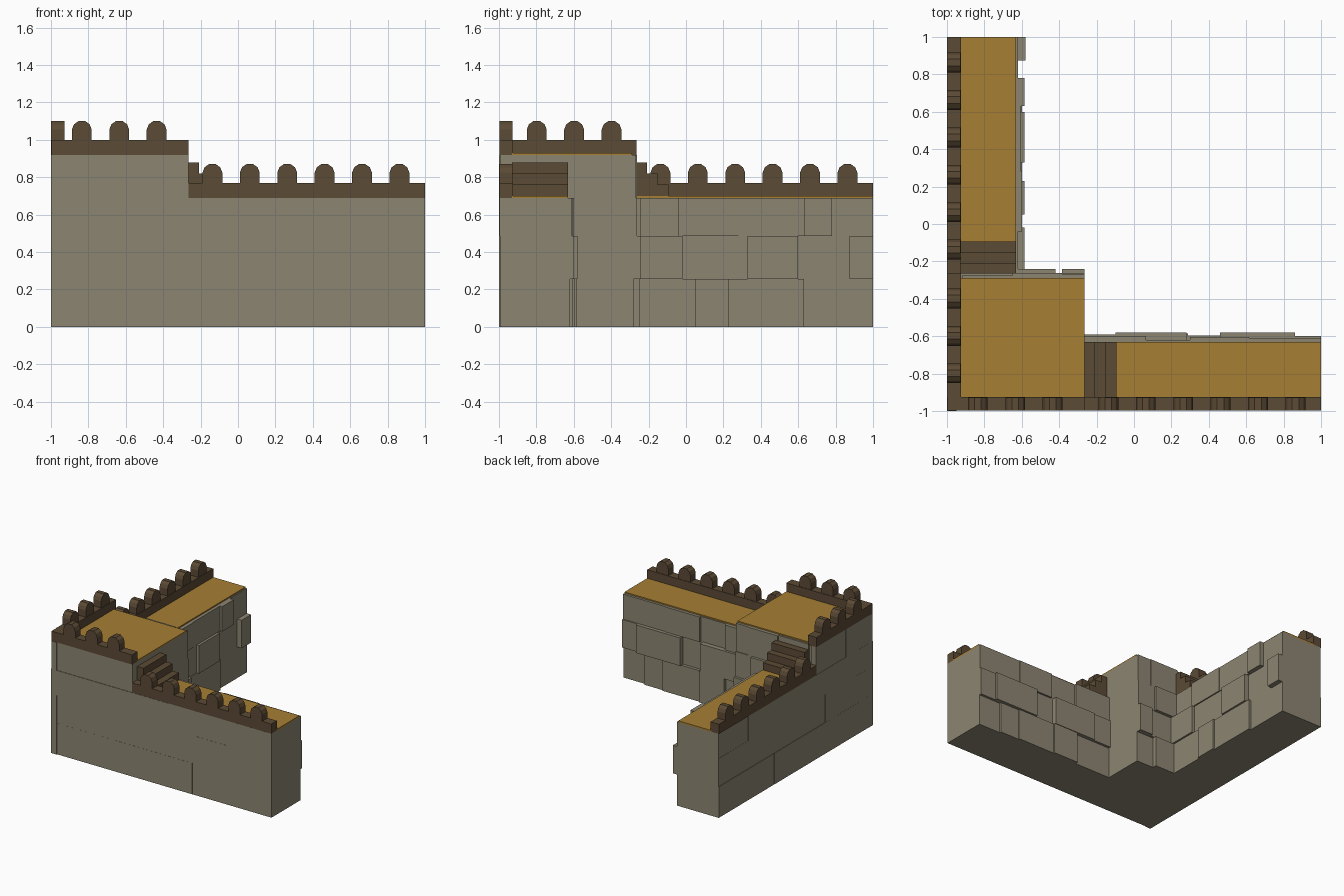
import bpy, bmesh, random

if "Cube" in bpy.data.objects:
    bpy.data.objects.remove(bpy.data.objects["Cube"])

random.seed(4)


def material(name, rgb):
    m = bpy.data.materials.new(name)
    m.diffuse_color = (*rgb, 1)
    m.use_nodes = True
    m.node_tree.nodes["Principled BSDF"].inputs["Base Color"].default_value = m.diffuse_color
    return m


STONE = material("grey stone", (0.265, 0.235, 0.170))
WOOD = material("dark wood", (0.105, 0.069, 0.035))
OCHRE = material("ochre planks", (0.385, 0.212, 0.034))


def prism(bm, profile, d0, d1, swap=False):
    """Extrude an (along, z) profile across the wall from d0 to d1; swap mirrors x and y."""
    def put(a, d, z):
        return bm.verts.new((d, a, z) if swap else (a, d, z))
    near = [put(a, d0, z) for a, z in profile]
    far = [put(a, d1, z) for a, z in profile]
    bm.faces.new(near)
    bm.faces.new(far[::-1])
    n = len(near)
    for i in range(n):
        bm.faces.new((near[i], far[i], far[(i + 1) % n], near[(i + 1) % n]))


def box(bm, a0, a1, d0, d1, z0, z1, swap=False):
    prism(bm, [(a0, z0), (a1, z0), (a1, z1), (a0, z1)], d0, d1, swap)


def finish(bm, name, mat):
    bmesh.ops.recalc_face_normals(bm, faces=bm.faces)
    me = bpy.data.meshes.new(name)
    bm.to_mesh(me)
    bm.free()
    me.materials.append(mat)
    bpy.context.collection.objects.link(bpy.data.objects.new(name, me))


Z = [0, 0.255, 0.485, 0.69, 0.92]      # heights of the stone courses
T = -0.265                             # inner edge of the corner tower

# Solid cores of tower and both wall arms
bm = bmesh.new()
box(bm, -0.985, T, -0.985, -0.29, 0, Z[4])
box(bm, T - 0.02, 1, -0.985, -0.63, 0, Z[3])
box(bm, -0.3, 1, -0.985, -0.63, 0, Z[3], True)
finish(bm, "wall_core", STONE)


def courses(bm, rows, back, swap=False):
    """Each row: joints along the wall and the face position of each block."""
    for k, (joints, faces) in enumerate(rows):
        for a0, a1, f in zip(joints, joints[1:], faces):
            box(bm, a0, a1, back, f, Z[k], Z[k + 1], swap)


# Nearly flush blocks on the two outer faces
outer = [[-1, 0.28, 1], [-1, -0.385, 0.315, 1],
         [-1, -0.68, 0.065, 0.615, 1], [-1, -0.65, T]]
for swap in (False, True):
    bm = bmesh.new()
    courses(bm, [(j, [-0.993 - random.random() * 0.006 for _ in j]) for j in outer],
            -0.95, swap)
    finish(bm, "left_outer_blocks" if swap else "front_outer_blocks", STONE)

# Uneven blocks on the inner faces
bm = bmesh.new()
courses(bm, [
    ([T, 0.065, 0.29, 0.63, 0.8, 1], [-0.61, -0.585, -0.595, -0.605, -0.62]),
    ([T, -0.1, 0.28, 0.46, 0.86, 1], [-0.59, -0.58, -0.62, -0.58, -0.60]),
    ([T, 0.065, 0.3, 0.615, 1], [-0.60, -0.62, -0.605, -0.61])], -0.66)
finish(bm, "front_arm_inner_blocks", STONE)

bm = bmesh.new()
courses(bm, [
    ([-0.28, 0.05, 0.23, 0.63, 1], [-0.60, -0.585, -0.60, -0.62]),
    ([-0.28, -0.02, 0.33, 0.6, 0.875, 1], [-0.585, -0.61, -0.585, -0.62, -0.58]),
    ([-0.28, -0.04, 0.28, 0.63, 0.78, 1], [-0.62, -0.60, -0.605, -0.585, -0.62])],
    -0.66, True)
finish(bm, "side_arm_inner_blocks", STONE)

bm = bmesh.new()
courses(bm, [
    ([-0.65, -0.42, T], [-0.245, -0.28]),
    ([-0.65, -0.385, T], [-0.265, -0.24]),
    ([-0.65, -0.42, T], [-0.24, -0.262]),
    ([-0.92, -0.65, -0.385, T], [-0.275, -0.262, -0.268])], -0.32)
finish(bm, "tower_inner_blocks", STONE)

# Walkway floors
bm = bmesh.new()
box(bm, -0.93, T, -0.93, -0.29, Z[4] - 0.005, 0.93)
finish(bm, "tower_floor", OCHRE)
for swap, name in ((False, "front_arm_floor"), (True, "side_arm_floor")):
    bm = bmesh.new()
    box(bm, T, 1, -0.93, -0.63, Z[3] - 0.005, 0.70, swap)
    finish(bm, name, OCHRE)

# Half of the rounded battlement outline (offset, height)
ARCH = [(0.053, -0.01), (0.053, 0.055), (0.042, 0.083), (0.018, 0.1)]

for swap, side, o in ((False, "front", -0.996), (True, "side", -1.0)):
    # Parapet rails with battlements
    bm = bmesh.new()
    start = -0.925 if swap else -0.998
    box(bm, start, T, o, -0.924, Z[4], 1.0, swap)
    box(bm, T, 1, o, -0.924, Z[3], 0.77, swap)
    spots = [(-0.835 + 0.2 * i, 1.0) for i in range(3)]
    spots += [(-0.137 + 0.2 * i, 0.77) for i in range(6)]
    for c, z in spots:
        if swap and z == 1.0:
            c += 0.037
        prof = [(c + a, z + h) for a, h in ARCH]
        prof += [(c - a, z + h) for a, h in reversed(ARCH)]
        prism(bm, prof, o, -0.928, swap)
    finish(bm, side + "_parapet", WOOD)

    # Three steps from the arm up to the tower
    bm = bmesh.new()
    w = 0.0567
    prism(bm, [(T, 0.695), (T + 3 * w, 0.695), (T + 3 * w, 0.76), (T + 2 * w, 0.76),
               (T + 2 * w, 0.82), (T + w, 0.82), (T + w, 0.88), (T, 0.88)],
          -0.93, -0.632, swap)
    finish(bm, side + "_stairs", WOOD)
